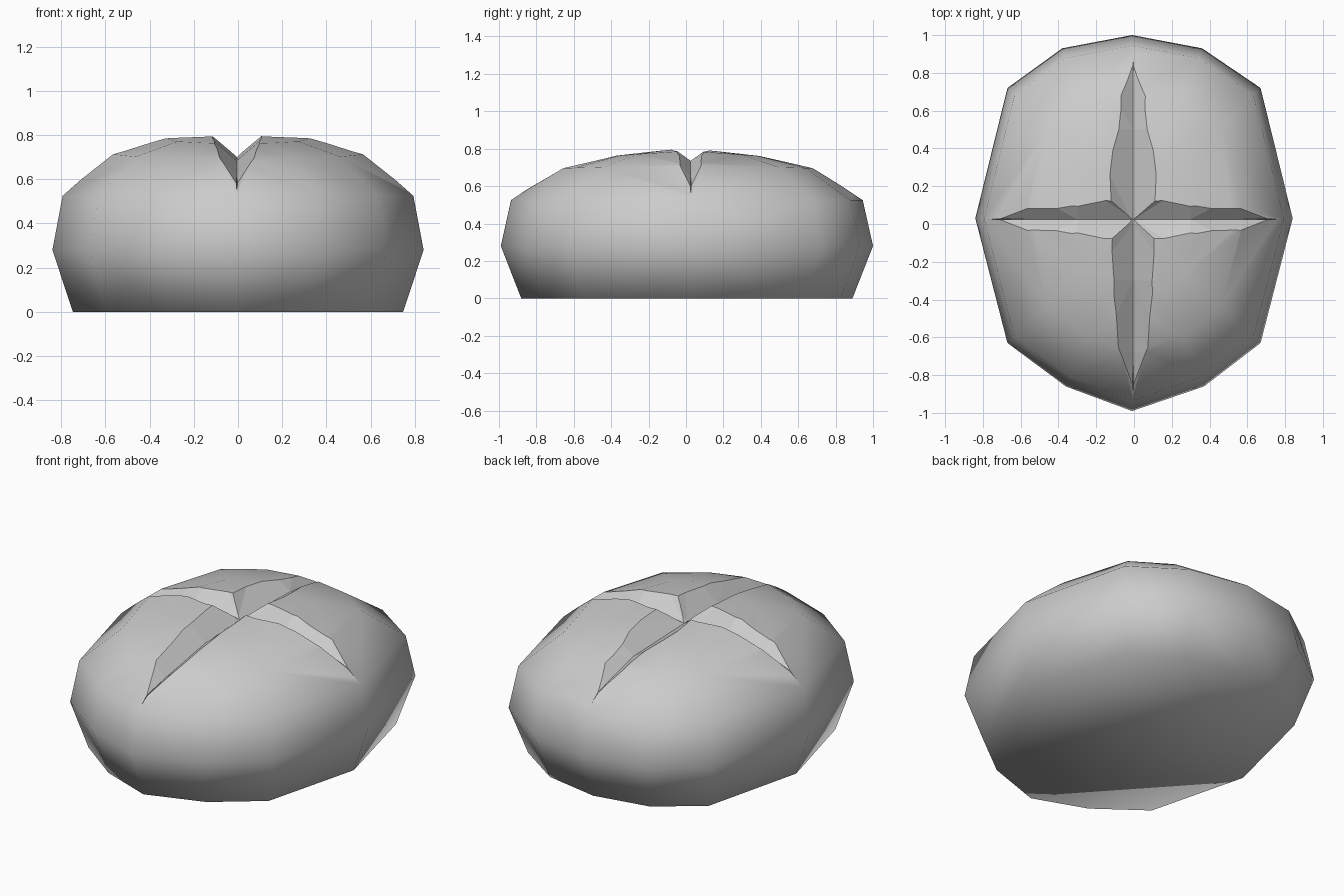
import bpy
import bmesh

default = bpy.data.objects.get("Cube")
if default:
    bpy.data.objects.remove(default, do_unlink=True)

crust = bpy.data.materials.new("crust_grey")
crust.use_nodes = True
GREY = (0.6, 0.6, 0.6, 1)
crust.diffuse_color = GREY
crust.node_tree.nodes["Principled BSDF"].inputs["Base Color"].default_value = GREY


def loft(name, rings, tip=None, smooth=False):
    """Skin a list of closed rings; cap the start, and the end with a tip or a face."""
    bm = bmesh.new()
    rows = [[bm.verts.new(p) for p in ring] for ring in rings]
    n = len(rows[0])
    for a, b in zip(rows, rows[1:]):
        for i in range(n):
            j = (i + 1) % n
            bm.faces.new((a[i], a[j], b[j], b[i]))
    bm.faces.new(rows[0][::-1])
    if tip:
        top = bm.verts.new(tip)
        for i in range(n):
            bm.faces.new((rows[-1][i], rows[-1][(i + 1) % n], top))
    else:
        bm.faces.new(rows[-1])
    bmesh.ops.triangulate(bm, faces=[f for f in bm.faces if len(f.verts) == 4])
    bmesh.ops.recalc_face_normals(bm, faces=bm.faces)
    for f in bm.faces:
        f.smooth = smooth
    mesh = bpy.data.meshes.new(name)
    bm.to_mesh(mesh)
    bm.free()
    mesh.materials.append(crust)
    obj = bpy.data.objects.new(name, mesh)
    bpy.context.collection.objects.link(obj)
    return obj


# Loaf body: one twelve-sided outline, scaled at each height
outline = [(0.84, 0.03), (0.67, 0.72), (0.36, 0.93), (-0.01, 1.0), (-0.38, 0.93),
           (-0.67, 0.72), (-0.84, 0.03), (-0.67, -0.63), (-0.36, -0.86),
           (-0.01, -0.99), (0.37, -0.86), (0.67, -0.63)]
# height, outline scale, drop towards the two ends
levels = [(0, 0.89, 0), (0.28, 1, 0), (0.525, 0.945, 0), (0.715, 0.69, 0.02),
          (0.79, 0.41, 0.03), (0.8, 0.15, 0.01)]
rings = [[(x * s, y * s, z - drop * abs(y)) for x, y in outline]
         for z, s, drop in levels]
loaf = loft("bread_loaf", rings, tip=(0, 0, 0.8), smooth=True)

# Scored grooves: position along, half width, groove floor, crust height
long_cut = [(-0.95, 0, 0.53, 0.53), (-0.68, 0.09, 0.62, 0.69), (-0.3, 0.115, 0.685, 0.77),
            (0, 0.12, 0.7, 0.8), (0.5, 0.115, 0.685, 0.75), (0.76, 0.075, 0.62, 0.67),
            (0.955, 0, 0.53, 0.53)]
cross_cut = [(-0.81, 0, 0.53, 0.53), (-0.57, 0.07, 0.655, 0.71), (-0.3, 0.095, 0.735, 0.79),
             (0, 0.11, 0.7, 0.8), (0.3, 0.095, 0.735, 0.79), (0.57, 0.07, 0.655, 0.71),
             (0.81, 0, 0.53, 0.53)]


def score(name, sections, centre, along_y):
    rings = []
    for t, w, low, high in sections:
        side, top = 2 * w + 0.004, low + 2 * (high - low) + 0.03
        tri = [(centre - side, top), (centre, low), (centre + side, top)]
        rings.append([(c, t, z) if along_y else (t, c, z) for c, z in tri])
    cutter = loft(name, rings)
    cutter.hide_render = True
    mod = loaf.modifiers.new(name, "BOOLEAN")
    mod.operation = "DIFFERENCE"
    mod.solver = "EXACT"
    mod.object = cutter
    bpy.context.view_layer.objects.active = loaf
    bpy.ops.object.modifier_apply(modifier=name)
    bpy.data.objects.remove(cutter, do_unlink=True)


score("lengthwise_score", long_cut, -0.005, True)
score("crosswise_score", cross_cut, 0.025, False)
